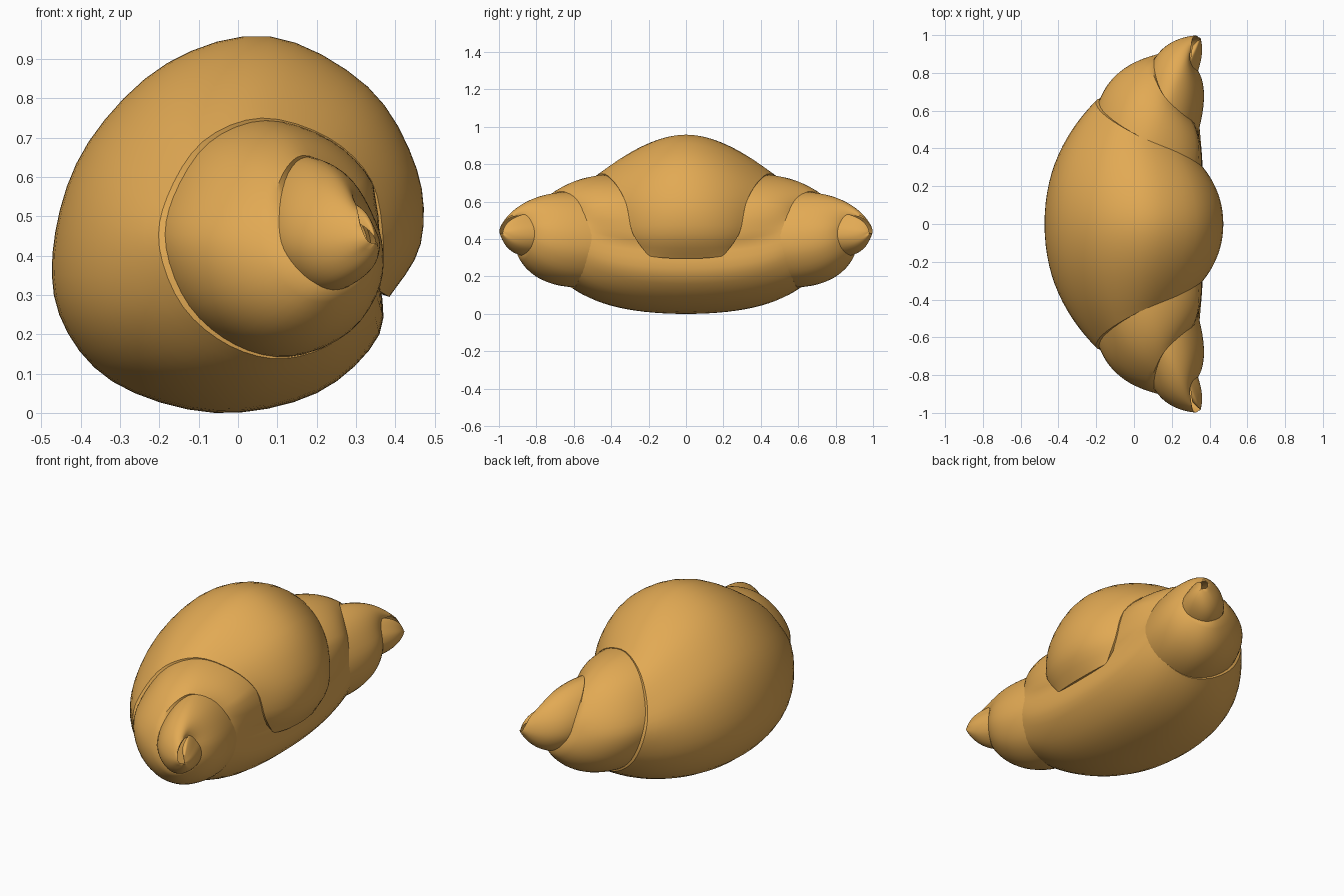
import bpy, bmesh, math
from mathutils import Vector

if "Cube" in bpy.data.objects:
    bpy.data.objects.remove(bpy.data.objects["Cube"])

# Edge of the rolled sheet (x, half width, z), one point every 30 degrees, outside to tip
TURN_1 = [(.36, .20, .31), (.37, .285, .43), (.34, .32, .59), (.23, .38, .70),
          (.06, .45, .75), (-.09, .53, .69), (-.18, .60, .55), (-.20, .655, .42),
          (-.14, .665, .27), (-.02, .64, .17), (.12, .60, .138), (.26, .57, .19)]
TURN_2 = [(.335, .54, .30), (.34, .53, .42), (.30, .555, .54), (.24, .60, .62),
          (.165, .67, .655), (.115, .76, .61), (.088, .84, .52), (.09, .88, .43),
          (.13, .90, .36), (.19, .90, .312), (.25, .88, .308), (.305, .845, .345)]
TURN_3 = [(.33, .825, .40), (.325, .825, .455), (.305, .845, .50), (.295, .88, .53),
          (.30, .92, .53), (.305, .96, .51), (.31, .985, .48), (.32, .997, .45),
          (.33, .997, .435), (.34, .99, .43), (.35, .985, .43), (.355, .98, .43)]
TIP = [(.35, .98, .435)] * 7
EDGE = [Vector(p) for p in TURN_1 + TURN_2 + TURN_3 + TIP]

# Outer roll on the middle plane (x, z)
MIDDLE = [Vector((x, 0, z)) for x, z in [
    (.385, .295), (.465, .43), (.455, .62), (.33, .83), (.08, .958), (-.18, .89),
    (-.38, .69), (-.465, .46), (-.455, .25), (-.32, .08), (-.06, .0), (.20, .05),
    (.36, .20), (.355, .36)]]
STEPS, ACROSS = 4, 14


def spline(pts, t):
    """Smooth curve through evenly spaced points."""
    i = max(0, min(int(t), len(pts) - 2))
    f = t - i
    a, b, c, d = (pts[max(0, min(k, len(pts) - 1))] for k in (i - 1, i, i + 1, i + 2))
    return b + .5 * f * (c - a + f * (2 * a - 5 * b + 4 * c - d + f * (3 * (b - c) + d - a)))


def to_axis(p):
    """Vector from a point to the curved axis of the roll."""
    return Vector((.08 + .65 * (p.y - .6) - p.x, 0, .45 - p.z))


def middle_start(t, end):
    p = spline(MIDDLE, t)
    return p, Vector((p.x, end.y * (.56 - .3 * (p.z - .5)), p.z))   # fuller below


def inner_start(t, end):
    """Later turns come out from under the edge of the turn before."""
    p = spline(EDGE, t - 12)
    p = p + to_axis(p) * .01 - Vector((0, .04, 0))
    mid = (p + end) / 2
    out = -to_axis(mid)
    out = out.normalized() if out.length > .001 else Vector()
    bulge = .21 - .35 * max(0, mid.z - .45)
    return p, mid + (out + Vector((0, 1, 0))) * bulge * (end - p).length


def strip(t):
    end = spline(EDGE, t)
    if t <= 13:
        p, c = middle_start(t, end)
    elif t >= 14:
        p, c = inner_start(t, end)
    else:
        (p, c), (q, d) = middle_start(13, end), inner_start(t, end)
        p, c = p.lerp(q, t - 13), c.lerp(d, t - 13)
    row = []
    for k in range(ACROSS + 1):
        s = k / ACROSS
        row.append(p * (1 - s) ** 2 + c * 2 * s * (1 - s) + end * s * s)
    row.append(end + to_axis(end) * .12)        # lip tucked onto the layer below
    return row


rows = [strip(i / STEPS) for i in range((len(EDGE) - 1) * STEPS + 1)]
# Closed flap end
rows.insert(0, [p + Vector((-.06, 0, .02)) for p in rows[0]])

# One rolled half, mirrored
bm = bmesh.new()
grid = [[bm.verts.new(p) for p in row] for row in rows]
for r0, r1 in zip(grid, grid[1:]):
    for k in range(ACROSS + 1):
        bm.faces.new((r0[k], r0[k + 1], r1[k + 1], r1[k]))
bmesh.ops.remove_doubles(bm, verts=bm.verts, dist=.0004)
mesh = bpy.data.meshes.new("rolled_pastry")
bm.to_mesh(mesh)
bm.free()
pastry = bpy.data.objects.new("rolled_pastry", mesh)
bpy.context.collection.objects.link(pastry)

crust = bpy.data.materials.new("golden_crust")
crust.diffuse_color = (.76, .40, .088, 1)
crust.use_nodes = True
crust.node_tree.nodes["Principled BSDF"].inputs["Base Color"].default_value = crust.diffuse_color
mesh.materials.append(crust)

mirror = pastry.modifiers.new("mirror", 'MIRROR')
mirror.use_axis = (False, True, False)
mirror.merge_threshold = .0005
bpy.context.view_layer.objects.active = pastry
pastry.select_set(True)
bpy.ops.object.modifier_apply(modifier="mirror")
bpy.ops.object.shade_smooth_by_angle(angle=math.radians(40))
